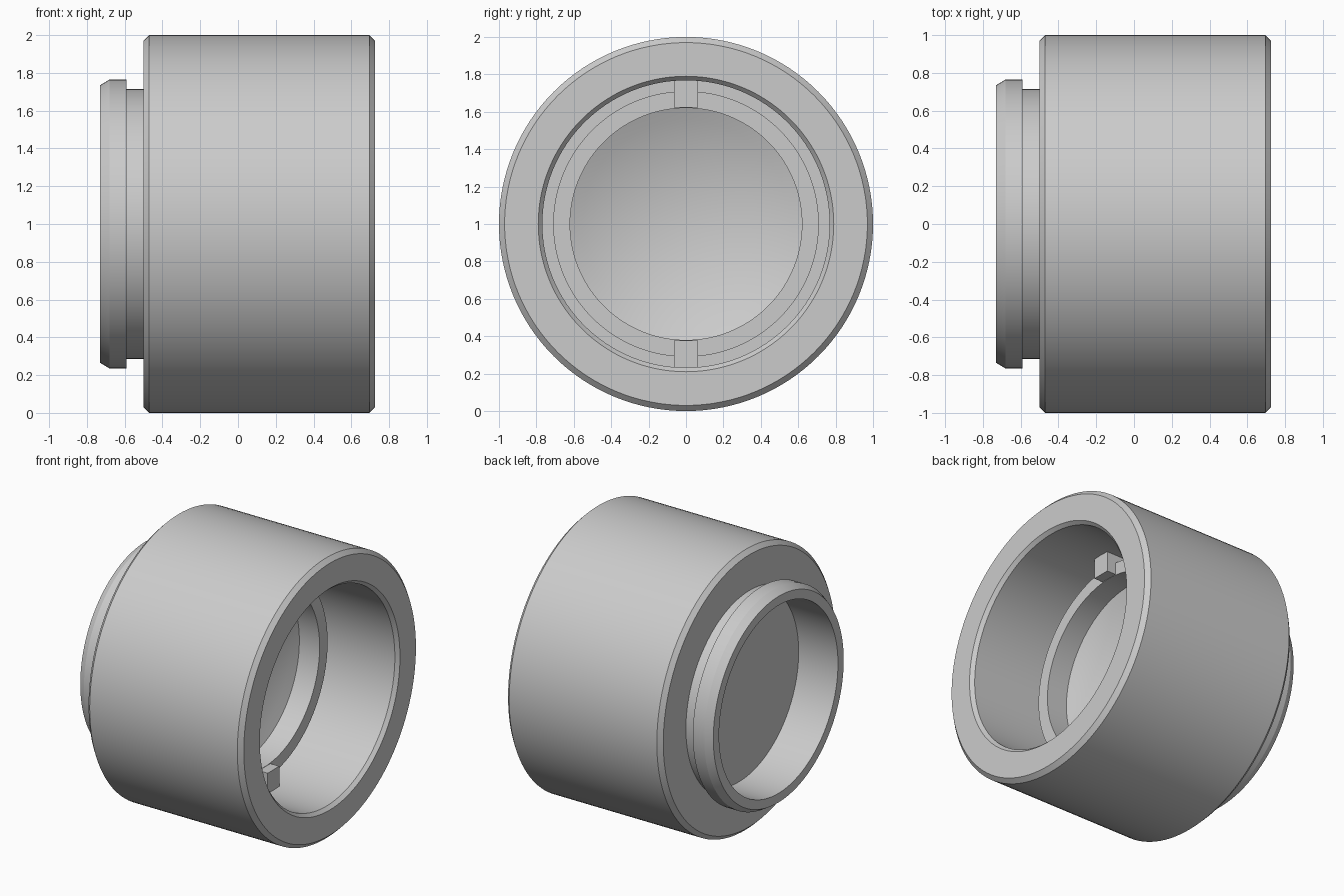
import bpy, bmesh, math
from mathutils import Matrix, Vector

if "Cube" in bpy.data.objects:
    bpy.data.objects.remove(bpy.data.objects["Cube"], do_unlink=True)

grey = bpy.data.materials.new("light_grey")
grey.use_nodes = True
grey.diffuse_color = (0.6, 0.6, 0.6, 1)
grey.node_tree.nodes["Principled BSDF"].inputs["Base Color"].default_value = (0.6, 0.6, 0.6, 1)

CENTRE_Z = 1.0
SEGMENTS = 128


def finish(bm, name):
    bmesh.ops.recalc_face_normals(bm, faces=bm.faces)
    mesh = bpy.data.meshes.new(name)
    bm.to_mesh(mesh)
    bm.free()
    mesh.materials.append(grey)
    ob = bpy.data.objects.new(name, mesh)
    bpy.context.collection.objects.link(ob)
    return ob


def lathe(name, profile):
    """Spin an (x, radius) profile around the x axis."""
    bm = bmesh.new()
    verts = [bm.verts.new((x, 0, r)) for x, r in profile]
    edges = [bm.edges.new(pair) for pair in zip(verts, verts[1:])]
    bmesh.ops.spin(bm, geom=verts + edges, cent=(0, 0, 0), axis=(1, 0, 0),
                   angle=2 * math.pi, steps=SEGMENTS, use_duplicate=False)
    bmesh.ops.remove_doubles(bm, verts=bm.verts, dist=1e-4)
    bmesh.ops.translate(bm, verts=bm.verts, vec=(0, 0, CENTRE_Z))
    ob = finish(bm, name)
    bpy.ops.object.select_all(action="DESELECT")
    ob.select_set(True)
    bpy.context.view_layer.objects.active = ob
    bpy.ops.object.shade_smooth_by_angle(angle=math.radians(25))
    return ob


# Shallow concave bowl closing the inner ring
BOWL_R, BOWL_X, SAG = 0.62, 0.05, 0.13
sphere_r = (BOWL_R ** 2 + SAG ** 2) / (2 * SAG)
bowl = []
for i in range(11):
    r = BOWL_R * (1 - i / 10)
    bowl.append((BOWL_X - SAG + sphere_r - math.sqrt(sphere_r ** 2 - r ** 2), r))

# Housing from the flat back recess, around the outside, into the front cavity
outside = [
    (-0.42, 0), (-0.42, 0.67), (-0.73, 0.67),        # back recess
    (-0.73, 0.735), (-0.68, 0.765), (-0.59, 0.765),  # chamfered lip
    (-0.59, 0.715), (-0.50, 0.715),                  # neck
    (-0.50, 0.97), (-0.47, 1.0), (0.695, 1.0), (0.725, 0.97),  # body
]
cavity = [
    (0.725, 0.79), (0.70, 0.768), (-0.05, 0.768),    # bore
    (-0.05, 0.71), (0.21, 0.71), (0.21, BOWL_R),     # groove and inner ring
]
lathe("housing", outside + cavity + bowl)

# Two small tabs bridging the groove, top and bottom
for name, side in (("top_tab", 1), ("bottom_tab", -1)):
    bm = bmesh.new()
    bmesh.ops.create_cube(bm, size=1, matrix=Matrix.LocRotScale(
        Vector((0.19, 0, CENTRE_Z + side * 0.697)), None, Vector((0.18, 0.13, 0.15))))
    finish(bm, name)
